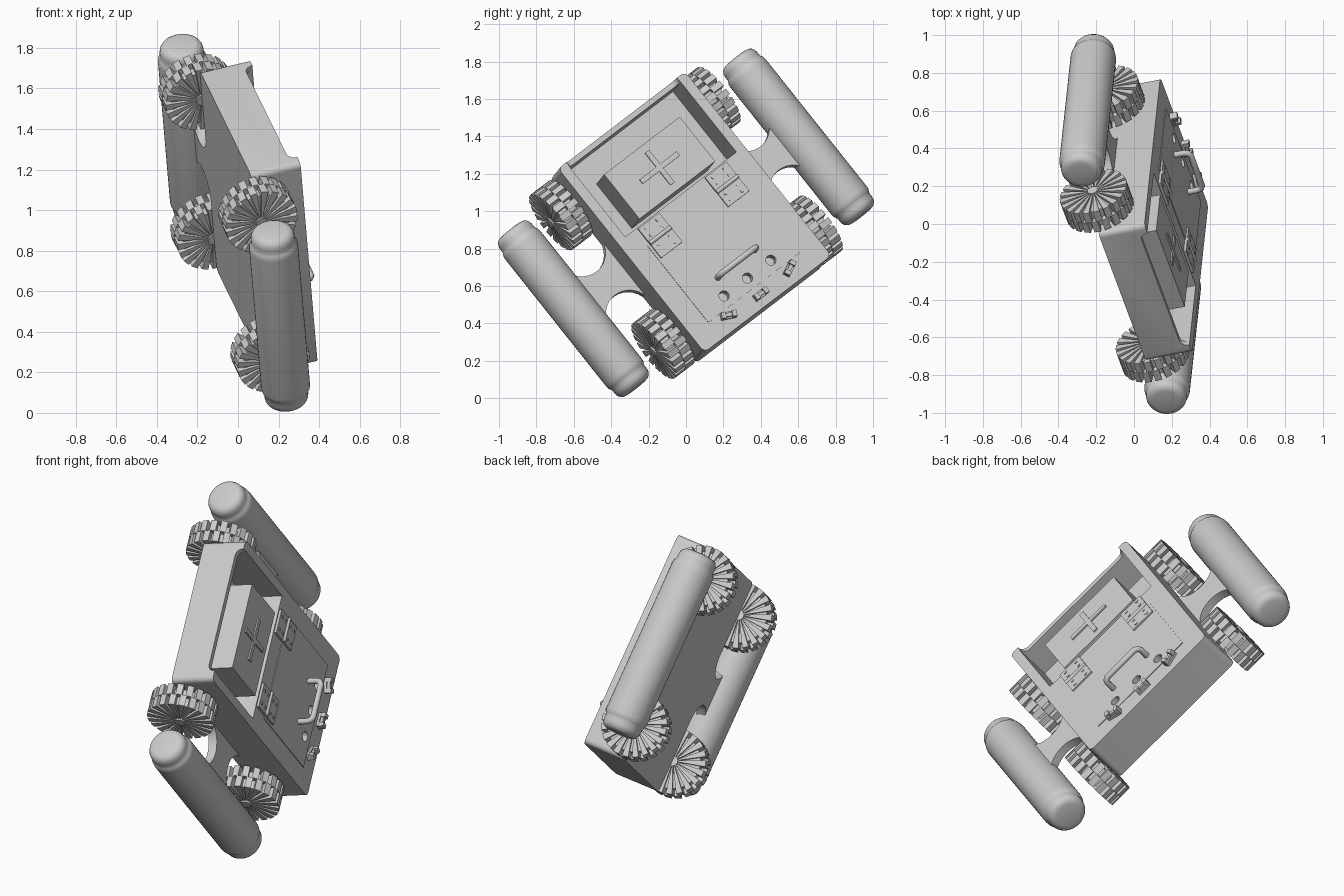
import bpy, bmesh, math
from mathutils import Matrix, Vector

if "Cube" in bpy.data.objects:
    bpy.data.objects.remove(bpy.data.objects["Cube"])

# Tilted frame: local x runs along the tanks, y across, z out of the deck
T = Vector((0.067, 0.62, -0.78)).normalized()
A = Vector((-0.285, 0.759, 0.585))
A = (A - T * A.dot(T)).normalized()
N = T.cross(A)
FRAME = Matrix((T, A, N)).transposed().to_4x4()
FRAME.translation = (-0.02, 0, 0.9375)

grey = bpy.data.materials.new("plain grey")
grey.diffuse_color = (0.6, 0.6, 0.6, 1)
grey.use_nodes = True
grey.node_tree.nodes["Principled BSDF"].inputs["Base Color"].default_value = grey.diffuse_color


def finish(name, bm, smooth=False):
    bmesh.ops.recalc_face_normals(bm, faces=bm.faces)
    me = bpy.data.meshes.new(name)
    bm.to_mesh(me)
    bm.free()
    me.materials.append(grey)
    ob = bpy.data.objects.new(name, me)
    bpy.context.collection.objects.link(ob)
    ob.matrix_world = FRAME
    if smooth:
        bpy.ops.object.select_all(action='DESELECT')
        ob.select_set(True)
        bpy.context.view_layer.objects.active = ob
        bpy.ops.object.shade_smooth_by_angle(angle=math.radians(35))
    return ob


def box(bm, x0, x1, y0, y1, z0, z1, mat=Matrix()):
    m = mat @ Matrix.Translation(((x0 + x1) / 2, (y0 + y1) / 2, (z0 + z1) / 2)) \
        @ Matrix.Diagonal((x1 - x0, y1 - y0, z1 - z0, 1))
    return bmesh.ops.create_cube(bm, size=1, matrix=m)["verts"]


def cyl(bm, r, depth, mat, seg=20):
    bmesh.ops.create_cone(bm, cap_ends=True, segments=seg, radius1=r, radius2=r, depth=depth, matrix=mat)


def prism(bm, pts, z0, z1):
    face = bm.faces.new([bm.verts.new((x, y, z0)) for x, y in pts])
    top = bmesh.ops.extrude_face_region(bm, geom=[face])["geom"]
    bmesh.ops.translate(bm, verts=[v for v in top if isinstance(v, bmesh.types.BMVert)], vec=(0, 0, z1 - z0))


def bevel_along(bm, axis, r, test=lambda e: True):
    es = [e for e in bm.edges if test(e) and
          abs((e.verts[0].co - e.verts[1].co).normalized()[axis]) > 0.99]
    bmesh.ops.bevel(bm, geom=es, offset=r, segments=5, affect='EDGES', profile=0.5)


def cut(ob, bm, name):
    c = finish(name, bm)
    c.hide_render = True
    c.hide_viewport = True
    mod = ob.modifiers.new(name, 'BOOLEAN')
    mod.operation = 'DIFFERENCE'
    mod.solver = 'EXACT'
    mod.object = c


L, W, H = 0.63, 0.445, 0.255

# Body with rounded far corners, open bay, lowered end wall and finger holes
bm = bmesh.new()
box(bm, -L, L, -W, W, 0, H)
bevel_along(bm, 2, 0.03)
body = finish("body", bm, True)
bm = bmesh.new()
box(bm, -0.6, -0.12, -0.39, 0.39, 0.03, 0.5)
cut(body, bm, "bay_cutter")
bm = bmesh.new()
box(bm, -0.7, -0.55, -0.388, 0.388, 0.212, 0.5)
bevel_along(bm, 0, 0.04, lambda e: e.verts[0].co.z < 0.3)
cut(body, bm, "end_wall_cutter")

# Hatch panel and its three holes
bm = bmesh.new()
box(bm, -0.01, 0.515, -0.325, 0.325, H - 0.01, H + 0.004)
hatch = finish("hatch", bm)
for ob in (body, hatch):
    bm = bmesh.new()
    for y in (-0.164, 0, 0.164):
        cyl(bm, 0.028, 0.1, Matrix.Translation((0.453, y, H)))
    cut(ob, bm, "hole_cutter")

# Cargo box with raised cross
bm = bmesh.new()
box(bm, -0.455, -0.15, -0.265, 0.265, 0.025, H)
finish("cargo_box", bm)
bm = bmesh.new()
c, a, b, w = -0.303, 0.11, 0.13, 0.014
prism(bm, [(c + x, y) for x, y in ((-a, -w), (-w, -w), (-w, -b), (w, -b), (w, -w), (a, -w),
                                   (a, w), (w, w), (w, b), (-w, b), (-w, w), (-a, w))], H - 0.005, H + 0.008)
finish("cargo_cross", bm)

# Hinges with pins and screws
for s in (-1, 1):
    bm = bmesh.new()
    y = 0.235 * s
    box(bm, -0.112, -0.016, y - 0.074, y + 0.074, H - 0.005, H + 0.014)
    box(bm, -0.008, 0.088, y - 0.074, y + 0.074, H - 0.005, H + 0.014)
    cyl(bm, 0.012, 0.148, Matrix.Translation((-0.012, y, H + 0.012)) @ Matrix.Rotation(math.pi / 2, 4, 'X'), 12)
    for x in (-0.088, -0.045, 0.021, 0.064):
        for d in (-0.04, 0.04):
            cyl(bm, 0.009, 0.01, Matrix.Translation((x, y + d, H + 0.013)), 10)
    finish("hinge", bm)

# Handle: rounded bar swept along a path
cu = bpy.data.curves.new("handle_path", 'CURVE')
cu.dimensions = '3D'
cu.bevel_depth = 0.017
cu.bevel_resolution = 3
cu.use_fill_caps = True
half = [(0.128, H - 0.01), (0.128, H + 0.055), (0.122, H + 0.075), (0.105, H + 0.086)]
pts = half + [(-y, z) for y, z in reversed(half)]
sp = cu.splines.new('POLY')
sp.points.add(len(pts) - 1)
for p, (y, z) in zip(sp.points, pts):
    p.co = (0.355, y, z, 1)
cu.materials.append(grey)
handle = bpy.data.objects.new("handle", cu)
bpy.context.collection.objects.link(handle)
handle.matrix_world = FRAME

# Latches around the hatch edge
for x, y, turn in ((0.55, -0.215, -25), (0.565, 0.0, 0), (0.55, 0.215, 25)):
    bm = bmesh.new()
    m = Matrix.Translation((x, y, H)) @ Matrix.Rotation(math.radians(turn), 4, 'Z')
    box(bm, -0.019, 0.019, -0.042, 0.042, -0.005, 0.014, m)
    box(bm, -0.01, 0.01, -0.03, 0.03, 0.01, 0.03, m)
    for s in (-1, 1):
        box(bm, -0.017, 0.017, s * 0.03 - 0.012, s * 0.03 + 0.012, 0.01, 0.042, m)
    finish("latch", bm)

# Wheels: drum and hub with two staggered rows of wedge-shaped paddles
BLADES = 20
for sx in (-1, 1):
    for sy in (-1, 1):
        bm = bmesh.new()
        place = Matrix.Translation((sx * 0.44, sy * 0.52, 0.0)) @ Matrix.Rotation(-sy * math.pi / 2, 4, 'X')
        cyl(bm, 0.152, 0.10, place, 40)
        cyl(bm, 0.03, 0.15, place, 16)
        for row, (z0, z1) in enumerate(((-0.066, 0.0), (0.0, 0.066))):
            for i in range(BLADES):
                m = place @ Matrix.Rotation(2 * math.pi * (i + row * 0.5) / BLADES, 4, 'Z')
                vs = box(bm, 0.025, 0.184, -0.5, 0.5, z0, z1)
                for v in vs:
                    v.co.y *= 0.006 if v.co.x < 0.1 else 0.036
                bmesh.ops.transform(bm, matrix=m, verts=vs)
        finish("wheel", bm)

# Tanks: lathed profile with a stepped neck and rounded end caps
prof = [(0.0, 0.54), (0.068, 0.54), (0.085, 0.536), (0.098, 0.526), (0.106, 0.512), (0.109, 0.495),
        (0.109, 0.472), (0.113, 0.464), (0.119, 0.452), (0.121, 0.435)]
prof = prof + [(r, -t) for r, t in reversed(prof)]
for s in (-1, 1):
    bm = bmesh.new()
    vs = [bm.verts.new((t, s * 0.79 + r, 0)) for r, t in prof]
    es = [bm.edges.new(p) for p in zip(vs, vs[1:])]
    bmesh.ops.spin(bm, geom=vs + es, cent=(0, s * 0.79, 0), axis=(1, 0, 0), angle=2 * math.pi, steps=40)
    bmesh.ops.remove_doubles(bm, verts=bm.verts, dist=0.0005)
    finish("tank", bm, True)

# Struts: plates with round bites on both sides, joining tanks to body
for s in (-1, 1):
    bm = bmesh.new()
    edge = []
    for k in range(17):
        ang = math.radians(-95 + k * 185 / 16)
        edge.append((-0.215 + 0.135 * math.cos(ang), s * (0.575 + 0.135 * math.sin(ang))))
    edge = [(-0.25, s * 0.43)] + edge[:15] + [(-0.14, s * 0.74)]
    prism(bm, edge + [(-x, y) for x, y in reversed(edge)], 0.0, 0.05)
    finish("strut", bm, True)
